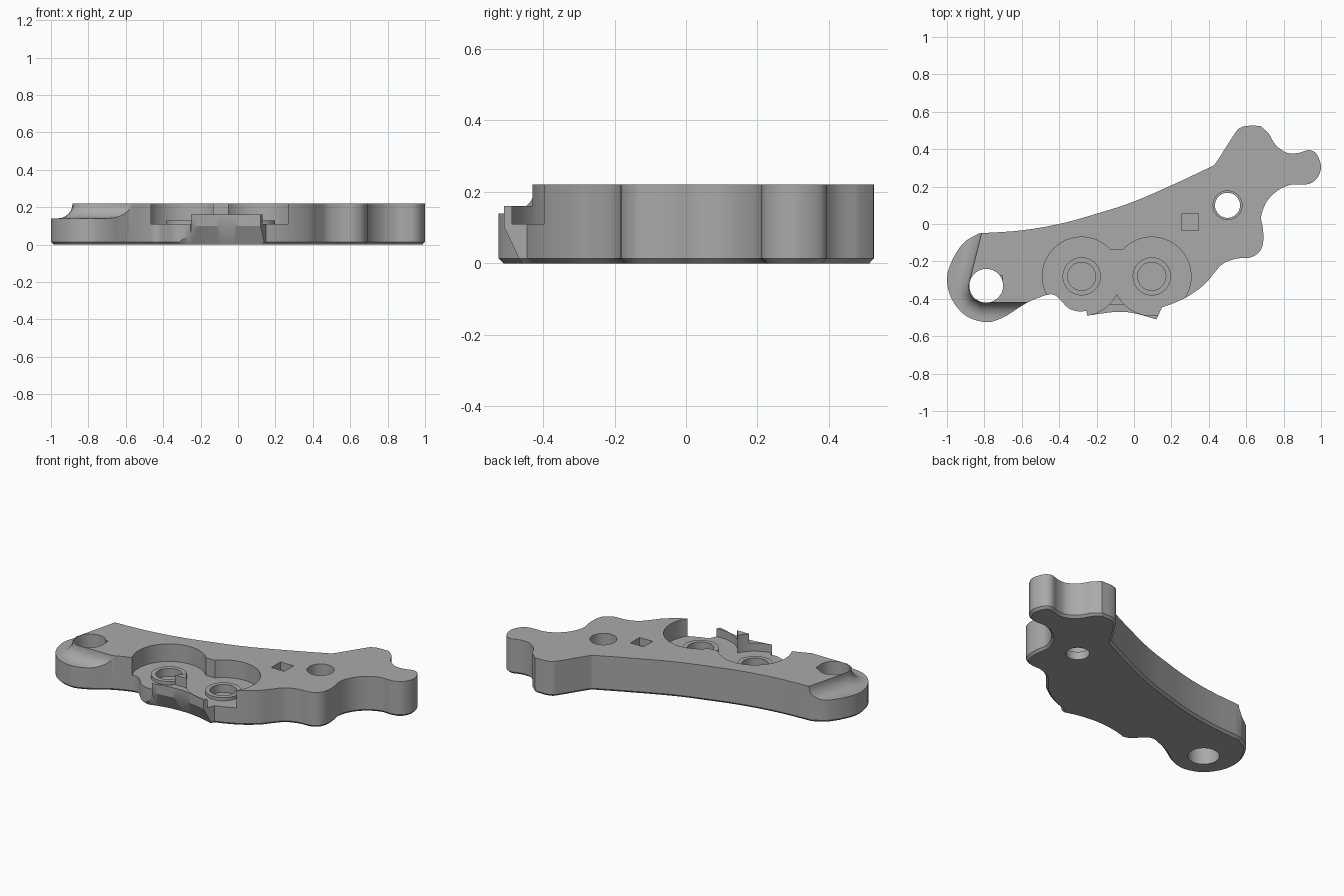
import bpy, bmesh
from math import cos, sin, pi, radians
from mathutils import Vector

default = bpy.data.objects.get("Cube")
if default:
    bpy.data.objects.remove(default, do_unlink=True)

THICK = 0.22
TOP = 0.3          # cutters reach above the plate
POCKET = 0.11      # pocket floor height

grey = bpy.data.materials.new("plain grey")
grey.use_nodes = True
colour = (0.4, 0.4, 0.4, 1)
grey.diffuse_color = colour
grey.node_tree.nodes["Principled BSDF"].inputs["Base Color"].default_value = colour


def loft(name, layers, closed=False):
    """Skin a stack of (outline, height) layers, capped or joined end to end."""
    bm = bmesh.new()
    rings = [[bm.verts.new((p[0], p[1], z)) for p in outline] for outline, z in layers]
    pairs = list(zip(rings, rings[1:]))
    if closed:
        pairs.append((rings[-1], rings[0]))
    else:
        bm.faces.new(rings[0])
        bm.faces.new(rings[-1])
    for low, high in pairs:
        for i in range(len(low)):
            j = (i + 1) % len(low)
            bm.faces.new((low[i], low[j], high[j], high[i]))
    bmesh.ops.recalc_face_normals(bm, faces=bm.faces)
    mesh = bpy.data.meshes.new(name)
    bm.to_mesh(mesh)
    bm.free()
    mesh.materials.append(grey)
    obj = bpy.data.objects.new(name, mesh)
    bpy.context.collection.objects.link(obj)
    return obj


def circle(x, y, radius, steps=64):
    return [(x + radius * cos(2 * pi * i / steps), y + radius * sin(2 * pi * i / steps))
            for i in range(steps)]


def rectangle(left, right, front, back):
    return [(left, front), (right, front), (right, back), (left, back)]


def spline(points, steps=5):
    """Smooth curve through the points, without the last one."""
    pts = [Vector(p) for p in points]
    padded = [pts[0] * 2 - pts[1]] + pts + [pts[-1] * 2 - pts[-2]]
    result = []
    for a, b, c, d in zip(padded, padded[1:], padded[2:], padded[3:]):
        for k in range(steps):
            t = k / steps
            result.append((b * 2 + (c - a) * t + (a * 2 - b * 5 + c * 4 - d) * t ** 2
                           + (b * 3 - a - c * 3 + d) * t ** 3) / 2)
    return result


def offset(points, distance, closed=True):
    """Move a path sideways to its left."""
    pts = [Vector(p) for p in points]
    result = []
    for i, p in enumerate(pts):
        before = pts[i - 1] if closed or i else p
        after = pts[(i + 1) % len(pts)] if closed or i < len(pts) - 1 else p
        along = (after - before).normalized()
        result.append(p + Vector((-along.y, along.x)) * distance)
    return result


# Outline runs, clockwise; corners fall between runs
upper_edge = [(-0.83, -0.05), (-0.61, -0.035), (-0.4, 0), (-0.2, 0.055), (0, 0.12),
              (0.24, 0.225), (0.42, 0.31)]
shoulder = [(0.42, 0.31), (0.44, 0.33), (0.54, 0.485), (0.57, 0.515), (0.61, 0.525), (0.675, 0.525)]
shoulder_facet = [(0.675, 0.525), (0.72, 0.485)]
finger = [(0.72, 0.485), (0.76, 0.42), (0.82, 0.38), (0.88, 0.38), (0.935, 0.395), (0.975, 0.375),
          (1, 0.31), (0.985, 0.255), (0.95, 0.22), (0.9, 0.21), (0.84, 0.21), (0.77, 0.18),
          (0.71, 0.12), (0.68, 0.04), (0.69, -0.03), (0.69, -0.1), (0.67, -0.15), (0.62, -0.18),
          (0.55, -0.185), (0.48, -0.21), (0.43, -0.26), (0.38, -0.32), (0.3, -0.38),
          (0.22, -0.42), (0.15, -0.445)]
lip_side = [(0.15, -0.445), (0.12, -0.51)]
lip = [(0.12, -0.51), (0, -0.477), (-0.1, -0.47), (-0.25, -0.49)]
lip_end = [(-0.25, -0.49), (-0.255, -0.465)]
left_end = [(-0.255, -0.465), (-0.3, -0.467), (-0.35, -0.45), (-0.4, -0.4), (-0.43, -0.378),
            (-0.47, -0.38), (-0.56, -0.415), (-0.62, -0.45), (-0.7, -0.5), (-0.79, -0.525),
            (-0.9, -0.49), (-0.975, -0.4), (-1, -0.29), (-0.97, -0.19), (-0.91, -0.1),
            (-0.83, -0.05)]
outline = []
for run in (upper_edge, shoulder, finger, left_end):
    outline += spline(run)
    if run is shoulder:
        outline += shoulder_facet[:1]
        outline.pop()
        outline += [Vector(shoulder_facet[0])]
    if run is finger:
        outline += [Vector(lip_side[0])] + spline(lip) + [Vector(lip_end[0])]

# Plate with a small chamfer round the underside
plate = loft("lever_plate", [(offset(outline, -0.014), 0), (outline, 0.014), (outline, THICK)])

cutters = []


def cut(outline, bottom, top=TOP):
    cutters.append(loft("cutter", [(outline, bottom), (outline, top)]))


# Twin round pocket with a bridge between the circles
cups = [(-0.28, -0.28), (0.095, -0.28)]
for x, y in cups:
    cut(circle(x, y, 0.21), POCKET)
cut(rectangle(-0.15, -0.035, -0.28, -0.14), POCKET)
for x, y in cups:
    cut(circle(x, y, 0.075), 0.08)

# Ledge in front of the pocket cusp
cut(rectangle(-0.26, 0.16, -0.6, -0.43), 0.16)

# Conical undercut below the lip
cutters.append(loft("cutter", [(circle(-0.09, -1.07, r, 128), z)
                               for r, z in ((0.678, -0.05), (0.6, 0.1))]))

# Pivot holes, key notch and square socket
cut(circle(0.5, 0.1, 0.067), -0.1)
cut(circle(0.5, 0.1, 0.077), 0.05)
cut(circle(-0.79, -0.33, 0.09), -0.1)
cut(rectangle(-0.76, -0.702, -0.34, -0.275), 0.14)
cut(rectangle(0.255, 0.345, -0.035, 0.055), 0.17)

# Coved step around the left end
step_path = [(-0.79, 0.05), (-0.885, -0.33), (-0.88, -0.37), (-0.86, -0.4), (-0.82, -0.42),
             (-0.5, -0.42)]
beyond = [(-0.5, -0.8), (-1.2, -0.8), (-1.2, 0.05)]
cove = 0.08
layers = []
for k in range(9):
    angle = pi / 2 * (1 - k / 8)
    shifted = offset(step_path, -cove * (1 - cos(angle)), closed=False)
    layers.append((shifted + beyond, THICK - cove * sin(angle)))
layers.append((step_path + beyond, TOP))
cutters.append(loft("cutter", layers))

# Carve the plate and discard the cutters
for cutter in cutters:
    cutter.hide_render = True
    modifier = plate.modifiers.new("carve", "BOOLEAN")
    modifier.operation = "DIFFERENCE"
    modifier.solver = "EXACT"
    modifier.object = cutter
bpy.context.view_layer.update()
carved = bpy.data.meshes.new_from_object(
    plate.evaluated_get(bpy.context.evaluated_depsgraph_get()))
plate.modifiers.clear()
plate.data = carved
for cutter in cutters:
    bpy.data.objects.remove(cutter, do_unlink=True)

# Raised collars round the pocket recesses
parts = [plate]
for side, (x, y) in zip(("right", "left"), cups):
    inner, outer = circle(x, y, 0.075), circle(x, y, 0.102)
    parts.append(loft(side + "_collar", [(inner, 0.1), (outer, 0.1), (outer, 0.13), (inner, 0.13)],
                      closed=True))

for part in parts:
    bpy.ops.object.select_all(action="DESELECT")
    part.select_set(True)
    bpy.context.view_layer.objects.active = part
    bpy.ops.object.shade_smooth_by_angle(angle=radians(30))
